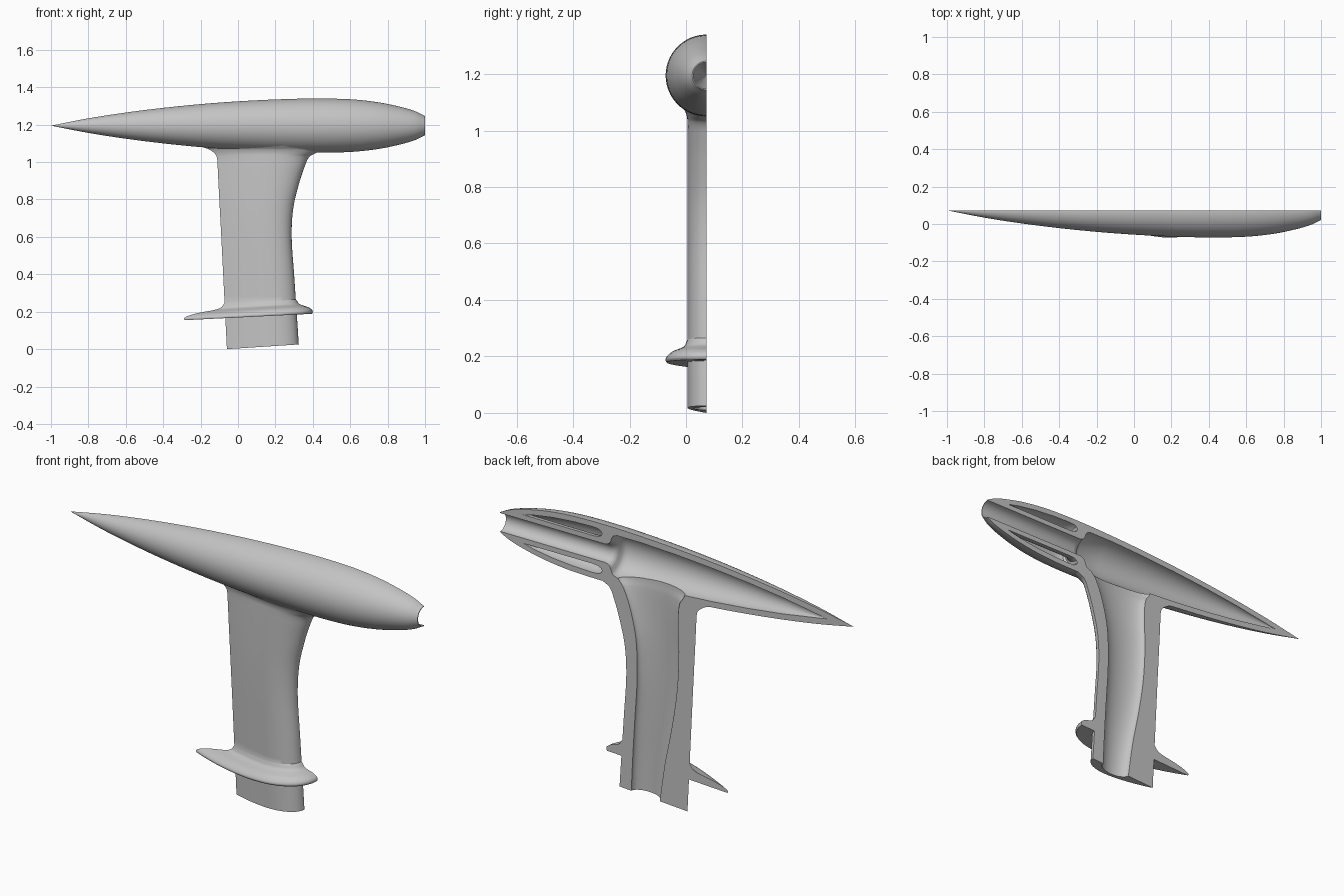
import bpy, bmesh, math
from mathutils import Vector

CUT_Y = 0.073      # symmetry plane where the half shell is open
AXIS_Z = 1.195     # centre line of the pod

old = bpy.data.objects.get("Cube")
if old:
    bpy.data.objects.remove(old, do_unlink=True)

grey = bpy.data.materials.new("plain grey")
grey.use_nodes = True
grey.diffuse_color = (0.55, 0.55, 0.55, 1)
bsdf = next(n for n in grey.node_tree.nodes if n.type == 'BSDF_PRINCIPLED')
bsdf.inputs["Base Color"].default_value = grey.diffuse_color


def smooth(rows, steps=5):
    """Hermite interpolation of table rows along their first column."""
    pts = [Vector(r) for r in rows]
    last = len(pts) - 1

    def slope(i):
        a, b = pts[max(i - 1, 0)], pts[min(i + 1, last)]
        return (b - a) / (b[0] - a[0])
    out = []
    for i in range(last):
        p, q = pts[i], pts[i + 1]
        h = q[0] - p[0]
        for k in range(steps):
            t = k / steps
            out.append(p * (2*t**3 - 3*t*t + 1) + q * (3*t*t - 2*t**3)
                       + slope(i) * h * (t**3 - 2*t*t + t)
                       + slope(i + 1) * h * (t**3 - t*t))
    return out + [pts[-1]]


def finish(bm, name):
    bmesh.ops.recalc_face_normals(bm, faces=bm.faces)
    mesh = bpy.data.meshes.new(name)
    bm.to_mesh(mesh)
    bm.free()
    mesh.materials.append(grey)
    obj = bpy.data.objects.new(name, mesh)
    bpy.context.collection.objects.link(obj)
    return obj


def lathe(name, profile, closed=False, seg=72):
    """Revolve (x, radius) points about the pod axis."""
    bm = bmesh.new()
    rings = []
    for x, r in profile:
        if r < 1e-4:
            rings.append([bm.verts.new((x, CUT_Y, AXIS_Z))] * seg)
            continue
        angles = [math.tau * (k + 0.5) / seg for k in range(seg)]
        rings.append([bm.verts.new((x, CUT_Y + r * math.cos(a), AXIS_Z + r * math.sin(a)))
                      for a in angles])
    pairs = list(zip(rings, rings[1:]))
    if closed:
        pairs.append((rings[-1], rings[0]))
    for a, b in pairs:
        for k in range(seg):
            j = (k + 1) % seg
            bm.faces.new(dict.fromkeys((a[k], a[j], b[j], b[k])))
    if not closed:
        for ring in (rings[0], rings[-1]):
            if ring[0] is not ring[1]:
                bm.faces.new(ring)
    return finish(bm, name)


def foil(s):
    """Half thickness of a streamlined section, 1 at its widest."""
    return 2 * (1.4845*math.sqrt(s) - 0.63*s - 1.758*s*s + 1.4215*s**3 - 0.518*s**4)


def oval(s):
    return 2 * math.sqrt(max(s * (1 - s), 0))


def loft(name, sections, shape, tilt, pivot=0.0, n=22):
    """Stack sections (z, rear x, front x, half thickness)."""
    bm = bmesh.new()
    stations = [(1 - math.cos(math.pi * k / n)) / 2 for k in range(n + 1)]
    outline = [(s, 1) for s in stations] + [(s, -1) for s in stations[-2:0:-1]]
    rings = []
    for z, rear, front, half in sections:
        ring = []
        for s, side in outline:
            x = front + (rear - front) * s
            y = 0 if s in (0, 1) else side * half * shape(s)
            ring.append(bm.verts.new((x, CUT_Y + y, z + tilt(z) * (x - pivot))))
        rings.append(ring)
    for a, b in zip(rings, rings[1:]):
        for k in range(len(a)):
            j = (k + 1) % len(a)
            bm.faces.new((a[k], a[j], b[j], b[k]))
    bm.faces.new(rings[0])
    bm.faces.new(rings[-1])
    return finish(bm, name)


def combine(target, tool, operation):
    mod = target.modifiers.new(operation.title(), 'BOOLEAN')
    mod.operation, mod.solver, mod.object = operation, 'EXACT', tool
    bpy.context.view_layer.objects.active = target
    bpy.ops.object.modifier_apply(modifier=mod.name)
    bpy.data.objects.remove(tool, do_unlink=True)


# Outer pod: pointed tail, blunt open nose
shell = lathe("pod_and_strut_shell", smooth([
    (-1, 0), (-0.8, 0.039), (-0.6, 0.07), (-0.4, 0.095), (-0.2, 0.115), (0, 0.13),
    (0.2, 0.14), (0.4, 0.145), (0.6, 0.141), (0.75, 0.125), (0.87, 0.1),
    (0.95, 0.076), (1, 0.051)]))

# Streamlined strut, flaring into the pod
strut = loft("strut", smooth([
    (0, -0.06, 0.325, 0.068), (0.2, -0.07, 0.313, 0.068), (0.4, -0.08, 0.3, 0.068),
    (0.6, -0.09, 0.287, 0.068), (0.75, -0.098, 0.295, 0.068), (0.88, -0.105, 0.325, 0.068),
    (0.98, -0.11, 0.358, 0.068), (1.03, -0.115, 0.383, 0.068), (1.05, -0.13, 0.42, 0.07),
    (1.07, -0.16, 0.455, 0.077), (1.085, -0.2, 0.47, 0.088), (1.12, -0.2, 0.47, 0.09)]),
    foil, lambda z: 0.065 * max(0, 1 - z / 0.3), pivot=-0.06)

# Tilted flange with rounded rim and fillet around the strut
flange = loft("flange", smooth([
    (0.169, -0.285, 0.395, 0.142), (0.178, -0.29, 0.4, 0.146), (0.192, -0.265, 0.395, 0.139),
    (0.206, -0.2, 0.375, 0.122), (0.215, -0.13, 0.35, 0.1), (0.225, -0.095, 0.328, 0.08),
    (0.245, -0.077, 0.314, 0.07), (0.27, -0.06, 0.29, 0.055)], 3),
    foil, lambda z: 0.05)

combine(shell, strut, 'UNION')
combine(shell, flange, 'UNION')

# Nose bore opening into the long tapered chamber
chamber = lathe("chamber_cutter", [
    (1.05, 0.047), (0.41, 0.047), (0.395, 0.05), (0.382, 0.058), (0.375, 0.07), (0.37, 0.088),
    (0.36, 0.1), (0.34, 0.108), (0.2, 0.108), (0, 0.099), (-0.2, 0.085),
    (-0.4, 0.066), (-0.6, 0.041), (-0.85, 0)])

# Duct running down the strut
duct = loft("duct_cutter", smooth([
    (-0.05, 0.105, 0.262, 0.047), (0.2, 0.07, 0.25, 0.046), (0.4, 0.03, 0.238, 0.044),
    (0.6, 0, 0.226, 0.043), (0.8, -0.01, 0.232, 0.043), (0.95, -0.005, 0.265, 0.045),
    (1.05, -0.015, 0.305, 0.048), (1.09, -0.04, 0.335, 0.052), (1.15, -0.05, 0.335, 0.055)]),
    oval, lambda z: 0)

# Ring-shaped pocket between the bore and the pod skin
pocket = lathe("pocket_cutter", [
    (0.87, 0.073), (0.8, 0.089), (0.7, 0.104), (0.58, 0.114), (0.48, 0.117), (0.447, 0.115),
    (0.43, 0.107), (0.424, 0.095), (0.43, 0.083), (0.447, 0.075), (0.48, 0.072)], closed=True)

# Block that removes everything behind the symmetry plane
bm = bmesh.new()
bmesh.ops.create_cube(bm, size=4)
bmesh.ops.translate(bm, verts=bm.verts, vec=(0, CUT_Y - 0.0003 + 2, 1))
half_block = finish(bm, "half_cutter")

for cutter in (chamber, duct, pocket, half_block):
    cutter.hide_render = True
    combine(shell, cutter, 'DIFFERENCE')

bpy.ops.object.select_all(action='DESELECT')
shell.select_set(True)
bpy.context.view_layer.objects.active = shell
bpy.ops.object.shade_smooth_by_angle(angle=math.radians(32))
